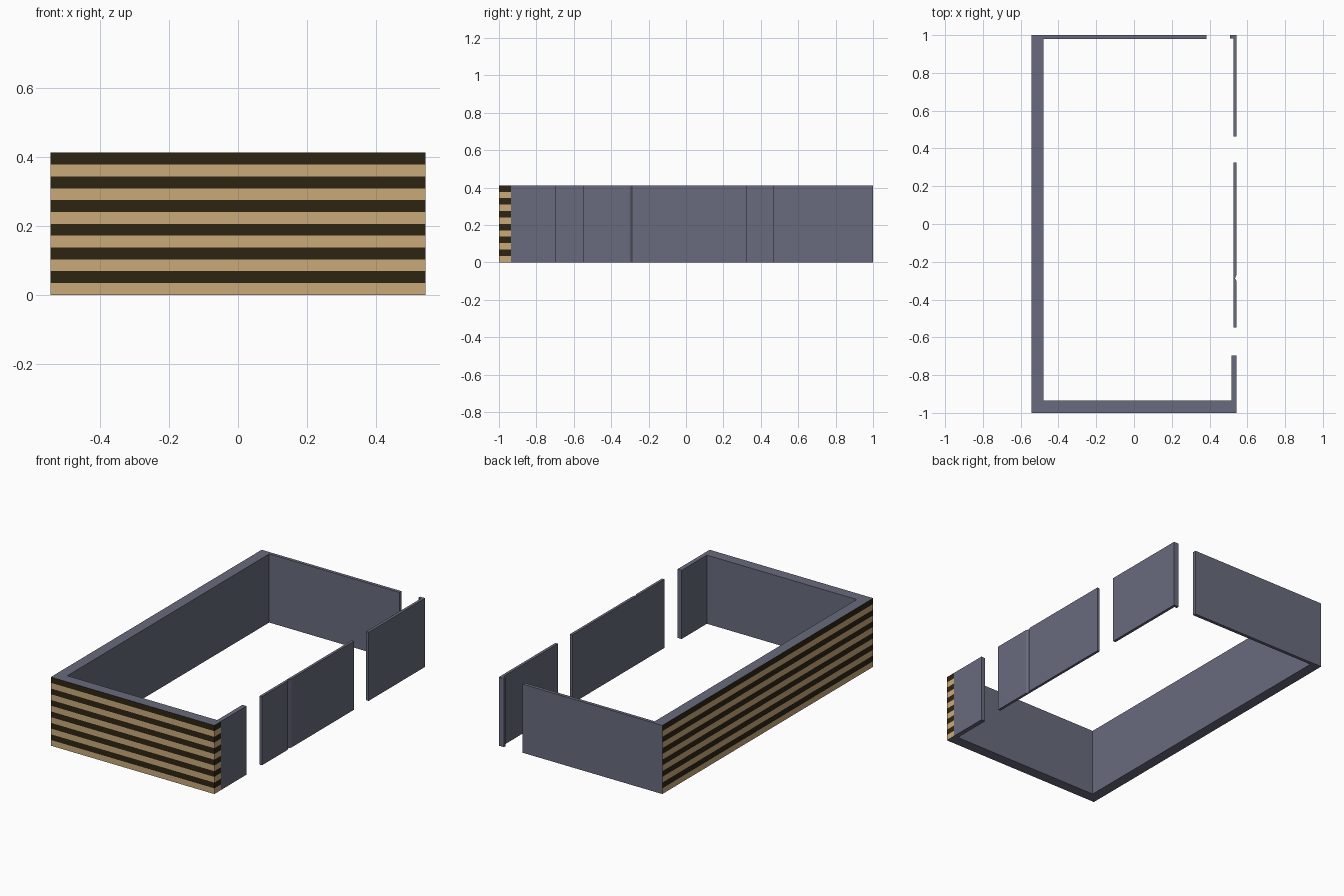
import bpy, bmesh
from mathutils import Vector

if "Cube" in bpy.data.objects:
    bpy.data.objects.remove(bpy.data.objects["Cube"])

H = 0.412          # wall height
BANDS = 12         # alternating cladding bands
X, Y = 0.543, 1.0  # outer half sizes
FRONT_IN = -0.935  # inner face of the front wall


def material(name, rgb):
    m = bpy.data.materials.new(name)
    m.diffuse_color = (*rgb, 1)
    m.use_nodes = True
    m.node_tree.nodes["Principled BSDF"].inputs["Base Color"].default_value = m.diffuse_color
    return m


MATS = [material("slate grey", (0.138, 0.147, 0.205)),
        material("tan timber", (0.578, 0.402, 0.195)),
        material("dark timber", (0.027, 0.018, 0.006))]


def wall(name, outline, clad=False):
    """Extrude a counter-clockwise floor outline; clad the outer sides in bands."""
    bm = bmesh.new()
    base = bm.faces.new([bm.verts.new((x, y, 0)) for x, y in outline])
    top = bmesh.ops.extrude_face_region(bm, geom=[base])["geom"]
    bmesh.ops.translate(bm, vec=(0, 0, H),
                        verts=[v for v in top if isinstance(v, bmesh.types.BMVert)])
    bmesh.ops.recalc_face_normals(bm, faces=bm.faces)
    if clad:
        for i in range(1, BANDS):
            bmesh.ops.bisect_plane(bm, geom=bm.verts[:] + bm.edges[:] + bm.faces[:],
                                   plane_co=Vector((0, 0, H * i / BANDS)),
                                   plane_no=Vector((0, 0, 1)))
        bm.normal_update()
        for f in bm.faces:
            c, n = f.calc_center_median(), f.normal
            front = n.y < -0.9 and c.y < -Y + 0.001
            left = n.x < -0.9 and c.x < -X + 0.001
            right_end = n.x > 0.9 and c.x > X - 0.001 and c.y < FRONT_IN
            if front or left or right_end:
                f.material_index = 1 + int(c.z / H * BANDS) % 2
    mesh = bpy.data.meshes.new(name)
    bm.to_mesh(mesh)
    bm.free()
    for m in MATS:
        mesh.materials.append(m)
    ob = bpy.data.objects.new(name, mesh)
    bpy.context.collection.objects.link(ob)
    return ob


# Main shell: clad front and left walls, thin back wall, short right return
wall("main_walls", [(-X, -Y), (X, -Y), (X, FRONT_IN), (X, -0.695),
                    (0.516, -0.695), (0.516, FRONT_IN), (-0.479, FRONT_IN),
                    (-0.479, 0.98), (0.385, 0.98), (0.385, Y), (-X, Y)], clad=True)

# Middle right panel with a tiny groove on its outer face
wall("right_middle_panel", [(0.527, -0.548), (X, -0.548), (X, -0.303), (0.535, -0.288),
                            (X, -0.268), (X, 0.325), (0.527, 0.325)])

# Back right panel with a small return around the corner
wall("right_back_panel", [(0.526, 0.464), (X, 0.464), (X, Y), (0.509, Y),
                          (0.509, 0.983), (0.526, 0.983)])
